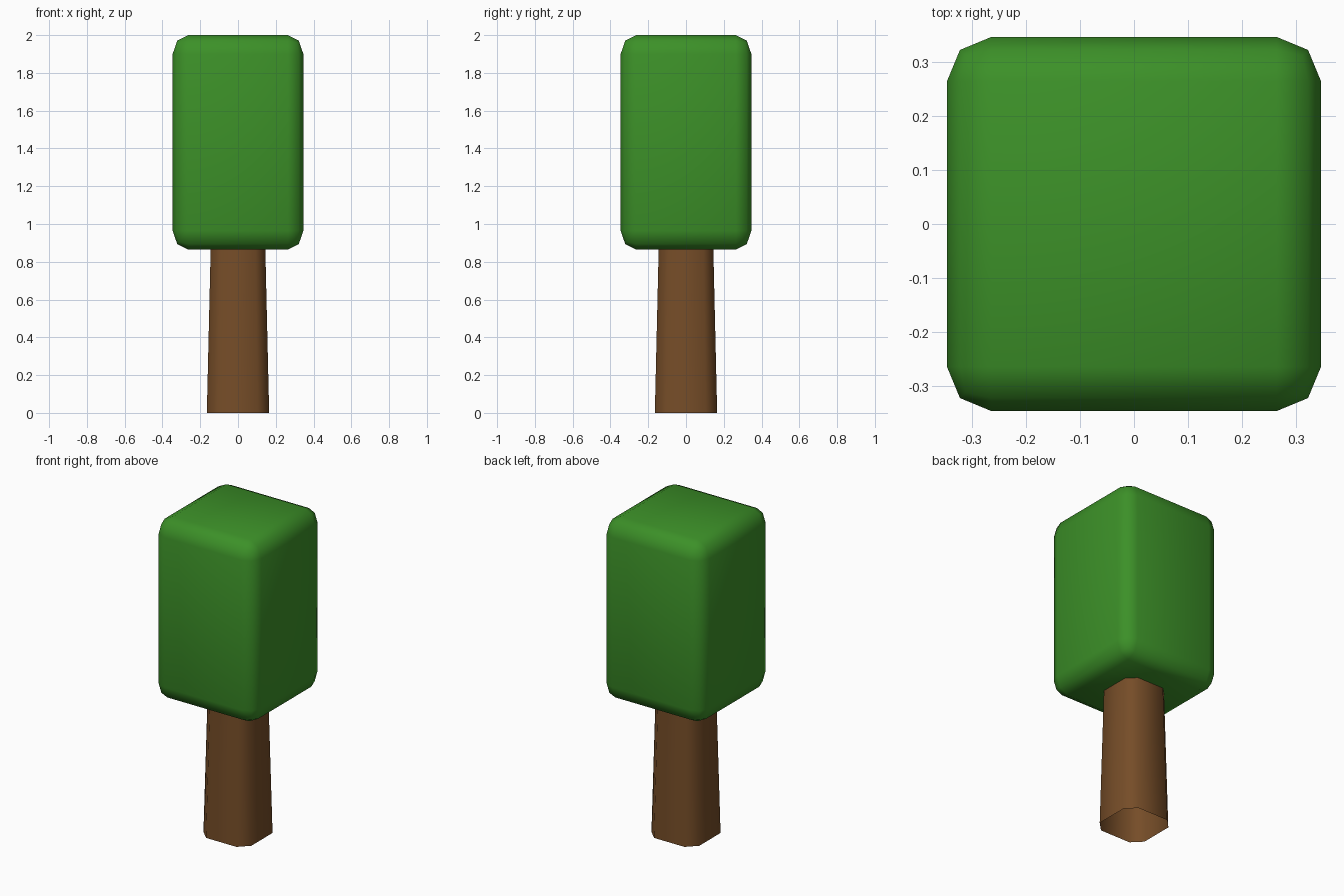
import bpy, bmesh
from mathutils import Matrix

if "Cube" in bpy.data.objects:
    bpy.data.objects.remove(bpy.data.objects["Cube"])


def material(name, rgb):
    m = bpy.data.materials.new(name)
    m.diffuse_color = (*rgb, 1.0)
    m.use_nodes = True
    m.node_tree.nodes["Principled BSDF"].inputs["Base Color"].default_value = m.diffuse_color
    return m


def finish(bm, name, mat):
    bmesh.ops.recalc_face_normals(bm, faces=bm.faces)
    for f in bm.faces:
        f.smooth = True
    mesh = bpy.data.meshes.new(name)
    bm.to_mesh(mesh)
    bm.free()
    mesh.materials.append(mat)
    ob = bpy.data.objects.new(name, mesh)
    bpy.context.collection.objects.link(ob)
    return ob


green = material("leaf green", (0.045, 0.28, 0.021))
brown = material("bark brown", (0.18, 0.074, 0.021))

# Canopy: rounded box, stretched a little in z after bevelling
W, Z0, Z1, STRETCH = 0.692, 0.865, 2.0, 1.22
bm = bmesh.new()
bmesh.ops.create_cube(bm, size=1.0, matrix=Matrix.Diagonal((W, W, (Z1 - Z0) / STRETCH, 1)))
bmesh.ops.bevel(bm, geom=bm.edges[:], offset=0.082, segments=2, profile=0.5,
                affect='EDGES', clamp_overlap=True)
for v in bm.verts:
    v.co.z = v.co.z * STRETCH + (Z0 + Z1) / 2
finish(bm, "canopy", green)

# Trunk: open tapered tube with a chamfered square section
H, C = 0.165, 0.06
section = [(H, -H + C), (H, H - C), (H - C, H), (-H + C, H),
           (-H, H - C), (-H, -H + C), (-H + C, -H), (H - C, -H)]
bm = bmesh.new()
rings = [[bm.verts.new((x * s, y * s, z)) for x, y in section]
         for z, s in ((0.0, 1.0), (0.88, 0.875))]
for i in range(8):
    j = (i + 1) % 8
    bm.faces.new((rings[0][i], rings[0][j], rings[1][j], rings[1][i]))
finish(bm, "trunk", brown)
